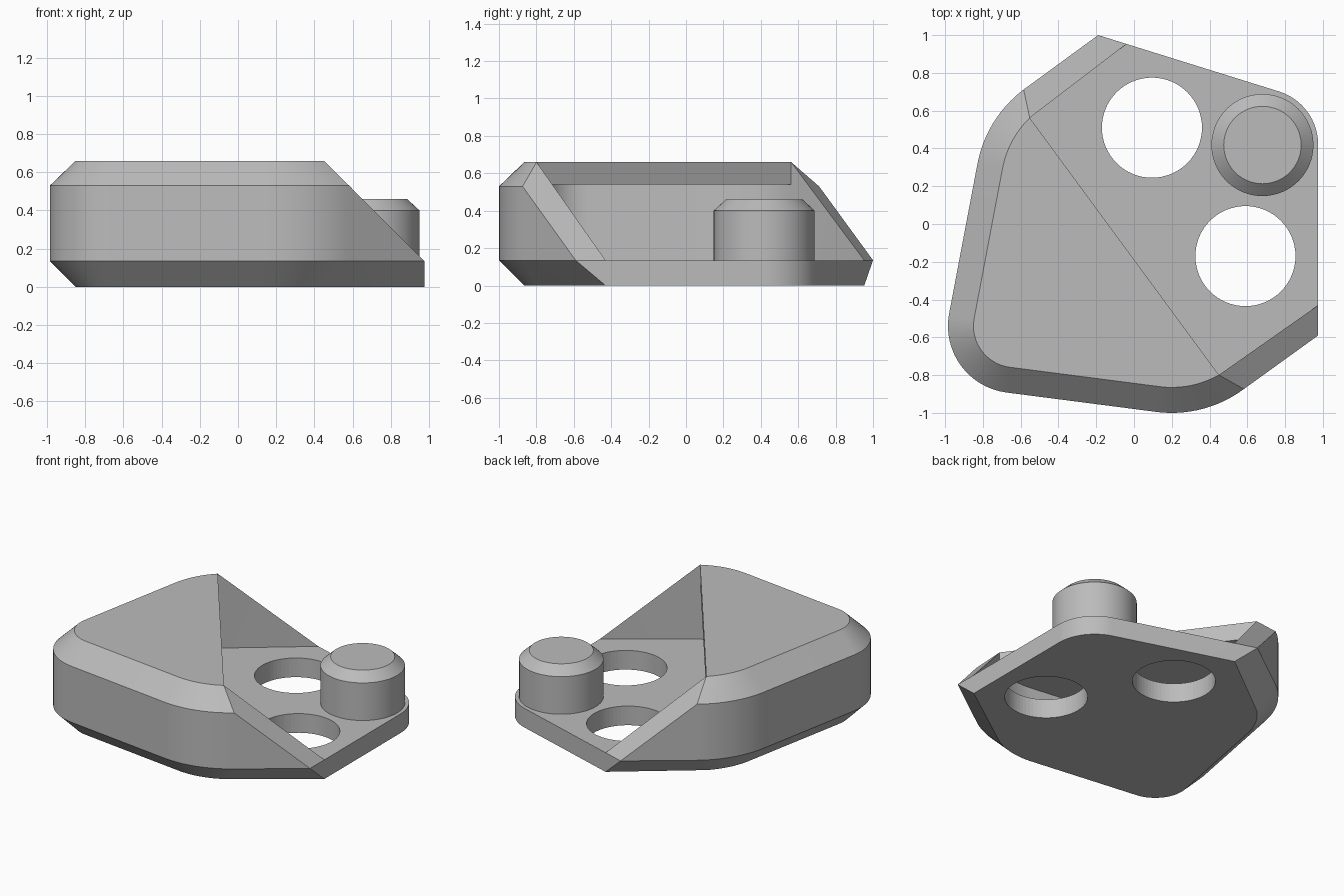
import bpy, bmesh, math
from mathutils import Vector

cube = bpy.data.objects.get("Cube")
if cube:
    bpy.data.objects.remove(cube, do_unlink=True)

grey = bpy.data.materials.new("plain_grey")
grey.use_nodes = True
COLOUR = (0.5, 0.5, 0.5, 1)
grey.diffuse_color = COLOUR
grey.node_tree.nodes["Principled BSDF"].inputs["Base Color"].default_value = COLOUR

FLOOR, CEILING, SHOULDER, TOP = 0.135, 0.54, 0.53, 0.66
INSET = 0.135


def finish(bm, name):
    bmesh.ops.recalc_face_normals(bm, faces=bm.faces)
    mesh = bpy.data.meshes.new(name)
    bm.to_mesh(mesh)
    bm.free()
    mesh.materials.append(grey)
    obj = bpy.data.objects.new(name, mesh)
    bpy.context.collection.objects.link(obj)
    return obj


def smooth(obj):
    bpy.ops.object.select_all(action="DESELECT")
    obj.select_set(True)
    bpy.context.view_layer.objects.active = obj
    bpy.ops.object.shade_smooth_by_angle(angle=math.radians(25))


def arc(cx, cy, r, start, end, steps=16):
    angles = [math.radians(start + (end - start) * i / steps) for i in range(steps + 1)]
    return [(cx + r * math.cos(a), cy + r * math.sin(a)) for a in angles]


def ring(bm, points, z):
    return [bm.verts.new((x, y, z)) for x, y in points]


def bridge(bm, a, b, closed=False):
    for i in range(len(a) if closed else len(a) - 1):
        j = (i + 1) % len(a)
        corners = list(dict.fromkeys((a[i], a[j], b[j], b[i])))
        if len(corners) > 2:
            bm.faces.new(corners)


def lathe(name, x, y, profile, sides=64):
    bm = bmesh.new()
    rings = [ring(bm, arc(x, y, r, 0, 360, sides)[:-1], z) for r, z in profile]
    for a, b in zip(rings, rings[1:]):
        bridge(bm, a, b, closed=True)
    bm.faces.new(rings[0])
    bm.faces.new(rings[-1])
    return finish(bm, name)


# Wall path, clockwise from above: centre, radius, angles, inner angles
corners = [
    (0.20, -0.36, 0.64, (306.6, 262.4), (299.6, 262.4)),
    (-0.63, -0.54, 0.355, (262.4, 170), (262.4, 170)),
    (-0.20, 0.20, 0.64, (170, 126.9), (170, 134.2)),
]
outer, inner = [], []
for cx, cy, r, span, inner_span in corners:
    outer += arc(cx, cy, r, *span)
    inner += arc(cx, cy, r - INSET, *inner_span)

# Tips where the ramps run out on the floor
outer = [(0.975, -0.59)] + outer + [(-0.19, 1.0)]
inner = [(0.975, -0.43)] + inner + [(-0.04, 0.953)]

# Floor plate with a chamfered underside below the walls
free_edge = arc(0.68, 0.42, 0.295, 72.5, 0)
bm = bmesh.new()
low = ring(bm, inner + free_edge, 0)
high = ring(bm, outer + free_edge, FLOOR)
bridge(bm, low, high, closed=True)
bm.faces.new(low)
bm.faces.new(high)
floor = finish(bm, "floor_plate")

# Two through holes
for i, (x, y) in enumerate([(0.095, 0.51), (0.59, -0.17)]):
    cutter = lathe("hole_cutter_%d" % (i + 1), x, y, [(0.265, -0.2), (0.265, 0.3)])
    cutter.hide_render = True
    cutter.hide_viewport = True
    mod = floor.modifiers.new("hole", "BOOLEAN")
    mod.operation = "DIFFERENCE"
    mod.solver = "EXACT"
    mod.object = cutter
smooth(floor)

# Hollow shell: outer wall, chamfer, inner wall, ramped ends and roof slab
bm = bmesh.new()
outer_low = ring(bm, outer, FLOOR)
inner_low = ring(bm, inner, FLOOR)
outer_top = [outer_low[0]] + ring(bm, outer[1:-1], SHOULDER) + [outer_low[-1]]
inner_top = [inner_low[0]] + ring(bm, inner[1:-1], TOP) + [inner_low[-1]]
for a, b in ((outer_low, outer_top), (outer_top, inner_top), (inner_top, inner_low), (inner_low, outer_low)):
    bridge(bm, a, b)
finish_shell = finish(bm, "wall_shell")
smooth(finish_shell)

bm = bmesh.new()
under = ring(bm, inner[1:-1], CEILING)
over = ring(bm, inner[1:-1], TOP)
bridge(bm, under, over, closed=True)
bm.faces.new(under)
bm.faces.new(over)
smooth(finish(bm, "roof_slab"))

# Locating pin with chamfered top
smooth(lathe("locating_pin", 0.68, 0.418, [(0.27, FLOOR - 0.05), (0.27, 0.40), (0.205, 0.46)]))
